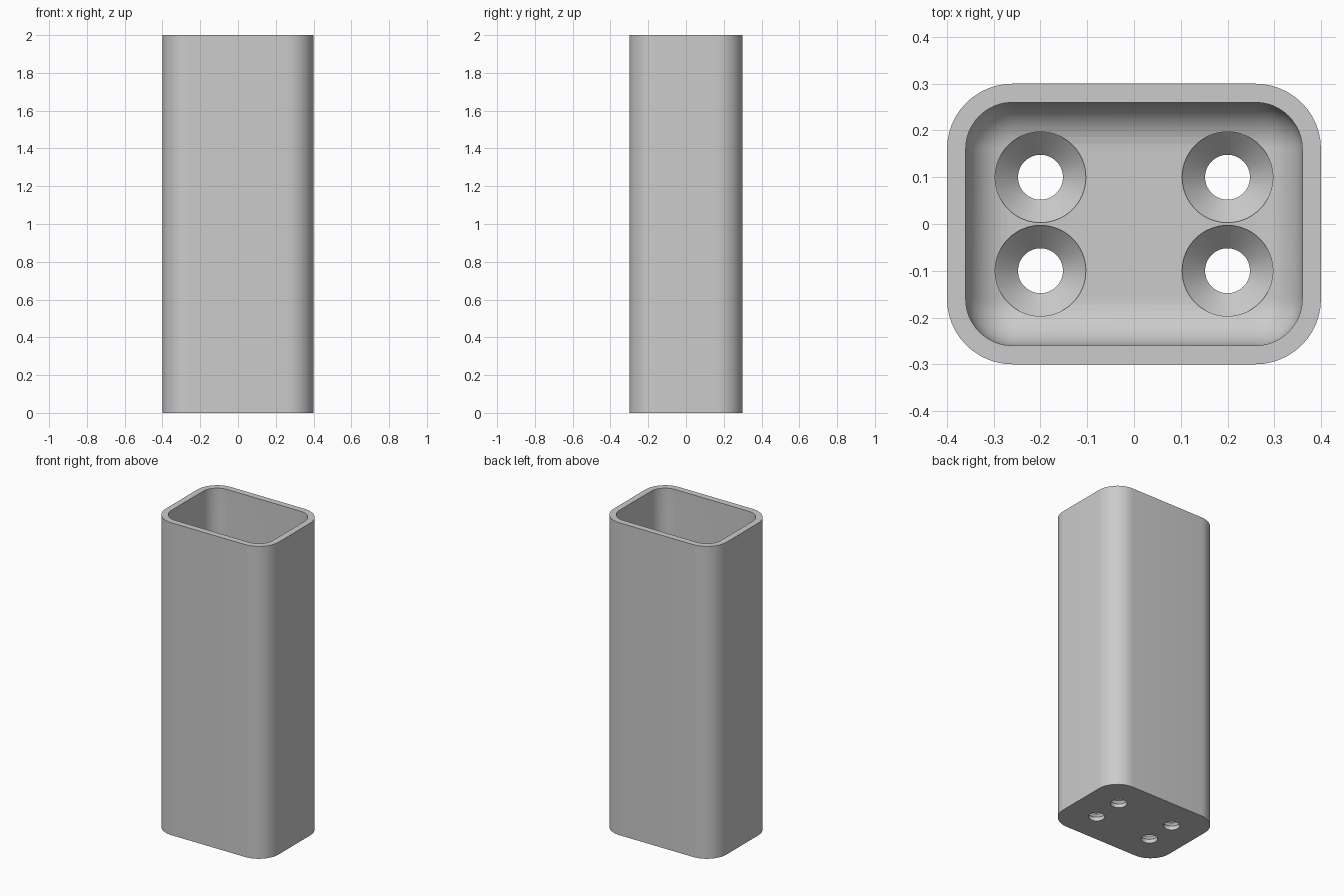
import bpy
import bmesh
from math import sin, cos, pi

if "Cube" in bpy.data.objects:
    bpy.data.objects.remove(bpy.data.objects["Cube"])

HX, HY, HEIGHT = 0.4, 0.3, 2.0
WALL, FLOOR = 0.04, 0.08
OUTER_R, INNER_R = 0.14, 0.10
STEPS = 12

grey = bpy.data.materials.new("light grey")
grey.use_nodes = True
colour = (0.6, 0.6, 0.6, 1)
grey.diffuse_color = colour
grey.node_tree.nodes["Principled BSDF"].inputs["Base Color"].default_value = colour


def rounded_rect(hx, hy, r):
    """Outline of a rectangle with rounded corners."""
    points = []
    for q, (sx, sy) in enumerate([(1, 1), (-1, 1), (-1, -1), (1, -1)]):
        for i in range(STEPS + 1):
            a = (q + i / STEPS) * pi / 2
            points.append((sx * (hx - r) + r * cos(a), sy * (hy - r) + r * sin(a)))
    return points


def circle(x, y, r, n=64):
    return [(x + r * cos(2 * pi * i / n), y + r * sin(2 * pi * i / n)) for i in range(n)]


def loft(bm, sections):
    """Closed skin through (outline, z) sections, capped at both ends."""
    rings = [[bm.verts.new((x, y, z)) for x, y in pts] for pts, z in sections]
    for a, b in zip(rings, rings[1:]):
        for i in range(len(a)):
            j = (i + 1) % len(a)
            bm.faces.new((a[i], a[j], b[j], b[i]))
    bm.faces.new(rings[0][::-1])
    bm.faces.new(rings[-1])


def make_object(name, bm):
    bmesh.ops.remove_doubles(bm, verts=bm.verts, dist=1e-5)
    bmesh.ops.recalc_face_normals(bm, faces=bm.faces)
    mesh = bpy.data.meshes.new(name)
    bm.to_mesh(mesh)
    bm.free()
    mesh.materials.append(grey)
    obj = bpy.data.objects.new(name, mesh)
    bpy.context.collection.objects.link(obj)
    return obj


# Open tube with a floor: up the outside, over the rim, down the inside
outer = rounded_rect(HX, HY, OUTER_R)
sections = [(outer, 0), (outer, HEIGHT)]
ix, iy = HX - WALL, HY - WALL
sections.append((rounded_rect(ix, iy, INNER_R), HEIGHT))
# Rounded transition from the inner walls to the floor
for i in range(STEPS + 1):
    a = i / STEPS * pi / 2
    inset = INNER_R * (1 - cos(a))
    sections.append((rounded_rect(ix - inset, iy - inset, INNER_R - inset),
                     FLOOR + INNER_R * (1 - sin(a))))
bm = bmesh.new()
loft(bm, sections)
body = make_object("holder_body", bm)

# Countersunk screw holes
bm = bmesh.new()
for x in (-0.2, 0.2):
    for y in (-0.1, 0.1):
        loft(bm, [(circle(x, y, r), z) for r, z in
                  ((0.048, -0.1), (0.048, 0.025), (0.097, 0.075), (0.097, 0.25))])
cutter = make_object("screw_hole_cutter", bm)
cutter.hide_render = True

cut = body.modifiers.new("screw holes", 'BOOLEAN')
cut.operation = 'DIFFERENCE'
cut.solver = 'EXACT'
cut.object = cutter

bpy.context.view_layer.objects.active = body
body.select_set(True)
cutter.select_set(False)
bpy.ops.object.modifier_apply(modifier=cut.name)
bpy.data.objects.remove(cutter)
bpy.ops.object.shade_smooth_by_angle(angle=pi / 6)
